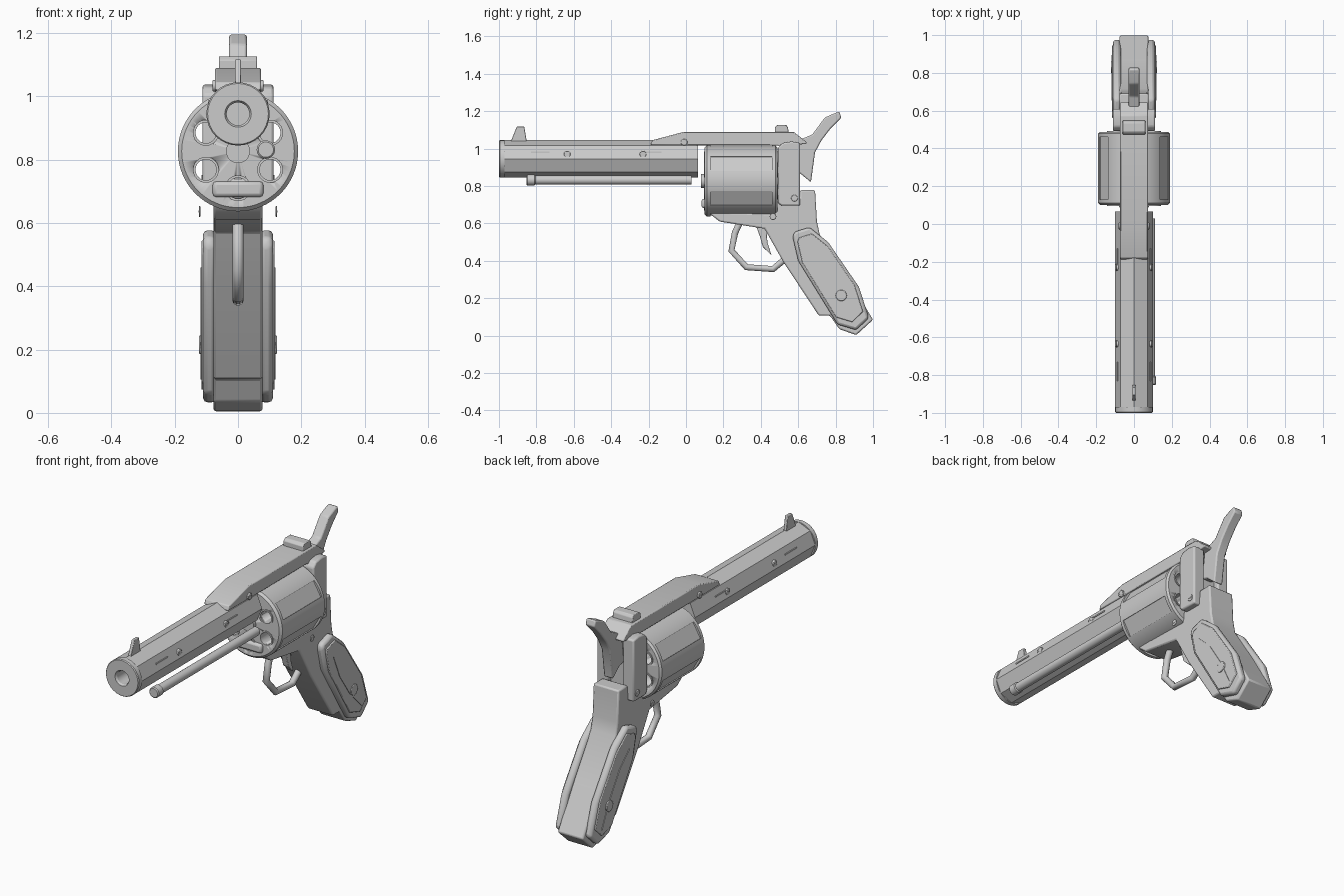
import bpy, bmesh, math

if "Cube" in bpy.data.objects:
    bpy.data.objects.remove(bpy.data.objects["Cube"])

def finish(bm, name, bevel=0, mirror=False, smooth=True, seg=2):
    bmesh.ops.remove_doubles(bm, verts=bm.verts, dist=1e-5)
    bmesh.ops.recalc_face_normals(bm, faces=bm.faces)
    me = bpy.data.meshes.new(name)
    bm.to_mesh(me)
    bm.free()
    ob = bpy.data.objects.new(name, me)
    bpy.context.collection.objects.link(ob)
    bpy.ops.object.select_all(action='DESELECT')
    bpy.context.view_layer.objects.active = ob
    ob.select_set(True)
    if bevel:
        m = ob.modifiers.new("Bevel", 'BEVEL')
        m.width, m.segments, m.limit_method = bevel, seg, 'ANGLE'
    if mirror:
        ob.modifiers.new("Mirror", 'MIRROR').use_clip = False
    if smooth:
        bpy.ops.object.shade_smooth_by_angle(angle=math.radians(30))
    return ob

def prism(name, pts, x0, x1, bevel=0, mirror=False):
    """Extrude a (y, z) outline from x0 to x1."""
    bm = bmesh.new()
    a = [bm.verts.new((x0, y, z)) for y, z in pts]
    b = [bm.verts.new((x1, y, z)) for y, z in pts]
    bm.faces.new(a)
    bm.faces.new(b[::-1])
    for i in range(len(pts)):
        j = (i + 1) % len(pts)
        bm.faces.new((a[i], a[j], b[j], b[i]))
    return finish(bm, name, bevel, mirror)

def block(name, y0, y1, z0, z1, x0, x1, bevel=0, mirror=False):
    return prism(name, [(y0, z0), (y1, z0), (y1, z1), (y0, z1)], x0, x1, bevel, mirror)

def lathe(name, prof, cx, cz, n=32, smooth=True, closed=False):
    """Spin a (radius, y) profile about an axis parallel to y."""
    bm = bmesh.new()
    rings = [[bm.verts.new((cx + r * math.cos(2 * math.pi * k / n), y,
                            cz + r * math.sin(2 * math.pi * k / n))) for k in range(n)]
             for r, y in prof]
    pairs = list(zip(rings, rings[1:])) + ([(rings[-1], rings[0])] if closed else [])
    for p, q in pairs:
        for k in range(n):
            bm.faces.new((p[k], p[(k + 1) % n], q[(k + 1) % n], q[k]))
    bmesh.ops.dissolve_degenerate(bm, dist=1e-6, edges=bm.edges)
    return finish(bm, name, smooth=smooth)

def rod(name, r, y0, y1, cx, cz, n=24):
    return lathe(name, [(0, y0), (r, y0), (r, y1), (0, y1)], cx, cz, n)

def disc_pts(y, z, r, n=14):
    return [(y + r * math.cos(2 * math.pi * k / n), z + r * math.sin(2 * math.pi * k / n)) for k in range(n)]

def scaled(pts, s):
    cy = sum(p[0] for p in pts) / len(pts)
    cz = sum(p[1] for p in pts) / len(pts)
    return [(cy + (y - cy) * s, cz + (z - cz) * s) for y, z in pts]

def cut(ob, cutter):
    m = ob.modifiers.new("Cut", 'BOOLEAN')
    m.object, m.operation, m.solver = cutter, 'DIFFERENCE', 'EXACT'
    bpy.ops.object.select_all(action='DESELECT')
    bpy.context.view_layer.objects.active = ob
    ob.select_set(True)
    # keep the cut ahead of any smoothing modifier
    bpy.ops.object.modifier_move_to_index(modifier=m.name, index=0)
    bpy.ops.object.modifier_apply(modifier=m.name)
    bpy.data.objects.remove(cutter)

BZ, CZ = 0.945, 0.827

# Octagonal barrel with round muzzle and bore
lathe("barrel", [(0.1, -0.975), (0.1, 0.065), (0.04, 0.065), (0.04, -0.975)], 0, BZ, 8, False, True)
lathe("muzzle", [(0.036, -0.85), (0.036, -0.99), (0.042, -1), (0.096, -1), (0.1, -0.995),
                 (0.1, -0.97), (0.06, -0.97)], 0, BZ)
lathe("bore_end", [(0, -0.85), (0.037, -0.85), (0.037, -0.84), (0, -0.84)], 0, BZ)
for y in (-0.83, -0.23):
    block("barrel_slot", y, y + 0.1, 0.977, 0.984, 0.08, 0.09, mirror=True)

# Ejector rod beside the barrel
rod("ejector_rod", 0.024, -0.82, 0.03, 0.088, 0.832)
lathe("ejector_tip", [(0, -0.853), (0.024, -0.853), (0.029, -0.848), (0.029, -0.81),
                      (0.024, -0.805), (0, -0.805)], 0.088, 0.832)

# Sights
prism("front_sight", [(-0.94, 1.03), (-0.905, 1.118), (-0.865, 1.118), (-0.85, 1.03)], -0.009, 0.009, 0.003)
prism("rear_sight", [(0.475, 1.08), (0.475, 1.115), (0.49, 1.127), (0.535, 1.127), (0.545, 1.115),
                     (0.55, 1.08)], -0.06, 0.06, 0.003)

# Top strap
prism("top_strap", [(-0.19, 1.02), (-0.18, 1.045), (-0.01, 1.09), (0.575, 1.09), (0.645, 1.035), (0.645, 1.025),
                    (0.57, 1.02), (0.54, 0.99), (0.49, 1.018), (0.06, 1.018)], -0.073, 0.073, 0.006)

# Drum with chambers and shallow side recesses
drum = lathe("drum", [(0, 0.1), (0.178, 0.1), (0.19, 0.112), (0.19, 0.478), (0.18, 0.488), (0, 0.488)], 0, CZ, 64)
for k in range(6):
    a = math.radians(30 + 60 * k)
    c, s = math.cos(a), math.sin(a)
    cut(drum, rod("chamber_cutter", 0.033, 0.05, 0.55, 0.117 * c, CZ + 0.117 * s))
    bm = bmesh.new()
    bmesh.ops.create_cube(bm, size=1)
    for v in bm.verts:
        u, t = v.co.x * 0.03 + 0.194, v.co.z * 0.09
        v.co = (u * c - t * s, 0.295 + v.co.y * 0.33, CZ + u * s + t * c)
    cut(drum, finish(bm, "recess_cutter", smooth=False))
    lathe("chamber_rim", [(0.033, 0.095), (0.041, 0.095), (0.041, 0.105), (0.033, 0.105)],
          0.117 * c, CZ + 0.117 * s, 24, closed=True)
    lathe("chamber_back_rim", [(0.033, 0.483), (0.041, 0.483), (0.041, 0.493), (0.033, 0.493)],
          0.117 * c, CZ + 0.117 * s, 24, closed=True)
rod("drum_pin", 0.038, 0.08, 0.51, 0, CZ)

# Lower frame and grip core
prism("frame", [(0.095, 0.70), (0.135, 0.645), (0.18, 0.61), (0.42, 0.572), (0.52, 0.395), (0.71, 0.107),
                (0.77, 0.107), (0.82, 0.035), (0.91, 0.003), (1.0, 0.085), (0.865, 0.31), (0.715, 0.54),
                (0.7, 0.61), (0.69, 0.778), (0.61, 0.778), (0.61, 0.74), (0.49, 0.74), (0.475, 0.65),
                (0.14, 0.66), (0.11, 0.71)], -0.077, 0.077, 0.008)
block("frame_nose", 0.083, 0.115, 0.682, 0.732, -0.08, 0.08, 0.012)

# Recoil shield: side cheeks and a thin centre web
shield = [(0.492, 0.71), (0.492, 1.005), (0.515, 1.03), (0.565, 1.038), (0.61, 1.03), (0.61, 0.695), (0.51, 0.695)]
prism("shield_cheek", shield, 0.045, 0.112, 0.008, True)
block("shield_web", 0.5, 0.58, 0.7, 1.03, -0.06, 0.06)

# Hammer
prism("hammer", [(0.59, 1.04), (0.675, 1.075), (0.742, 1.166), (0.79, 1.187), (0.82, 1.198), (0.83, 1.165),
                 (0.775, 1.11), (0.725, 1.045), (0.69, 0.98), (0.668, 0.82), (0.61, 0.868), (0.57, 0.88)],
      -0.028, 0.028, 0.007)

# Trigger and guard
prism("trigger", [(0.37, 0.6), (0.43, 0.6), (0.435, 0.5), (0.457, 0.43), (0.41, 0.475), (0.395, 0.53)],
      -0.017, 0.017, 0.004)
cu = bpy.data.curves.new("trigger_guard", 'CURVE')
cu.dimensions, cu.bevel_depth, cu.bevel_resolution, cu.use_fill_caps = '3D', 0.018, 3, True
path = [(0.285, 0.6), (0.262, 0.55), (0.243, 0.455), (0.323, 0.366), (0.465, 0.356), (0.53, 0.41)]
sp = cu.splines.new('POLY')
sp.points.add(len(path) - 1)
for p, (y, z) in zip(sp.points, path):
    p.co = (0, y, z, 1)
bpy.context.collection.objects.link(bpy.data.objects.new("trigger_guard", cu))

# Grip panels, raised face and slim diamond inlay
panel = [(0.57, 0.53), (0.58, 0.555), (0.66, 0.58), (0.76, 0.5), (0.925, 0.26), (0.978, 0.095),
         (0.91, 0.03), (0.81, 0.06), (0.6, 0.4)]
prism("grip_panel", panel, 0.07, 0.11, 0.016, True)
prism("grip_face", scaled(panel, 0.86), 0.1, 0.116, 0.004, True)
prism("grip_inlay", [(0.655, 0.46), (0.74, 0.38), (0.83, 0.24), (0.895, 0.105), (0.8, 0.2), (0.71, 0.33)],
      0.11, 0.119, 0, True)
prism("grip_stud", disc_pts(0.83, 0.215, 0.03), 0.11, 0.123, 0.003, True)

# Screws
for y, z, x in ((-0.635, 0.97, 0.095), (-0.23, 0.97, 0.095), (-0.01, 1.034, 0.081),
                (0.58, 0.735, 0.116), (0.465, 0.637, 0.124)):
    prism("screw", disc_pts(y, z, 0.018), x - 0.02 if z > 0.7 else x - 0.005, x, 0.003, True)
    block("screw_slot", y - 0.012, y + 0.012, z - 0.003, z + 0.003, x - 0.002, x + 0.001, mirror=True)
